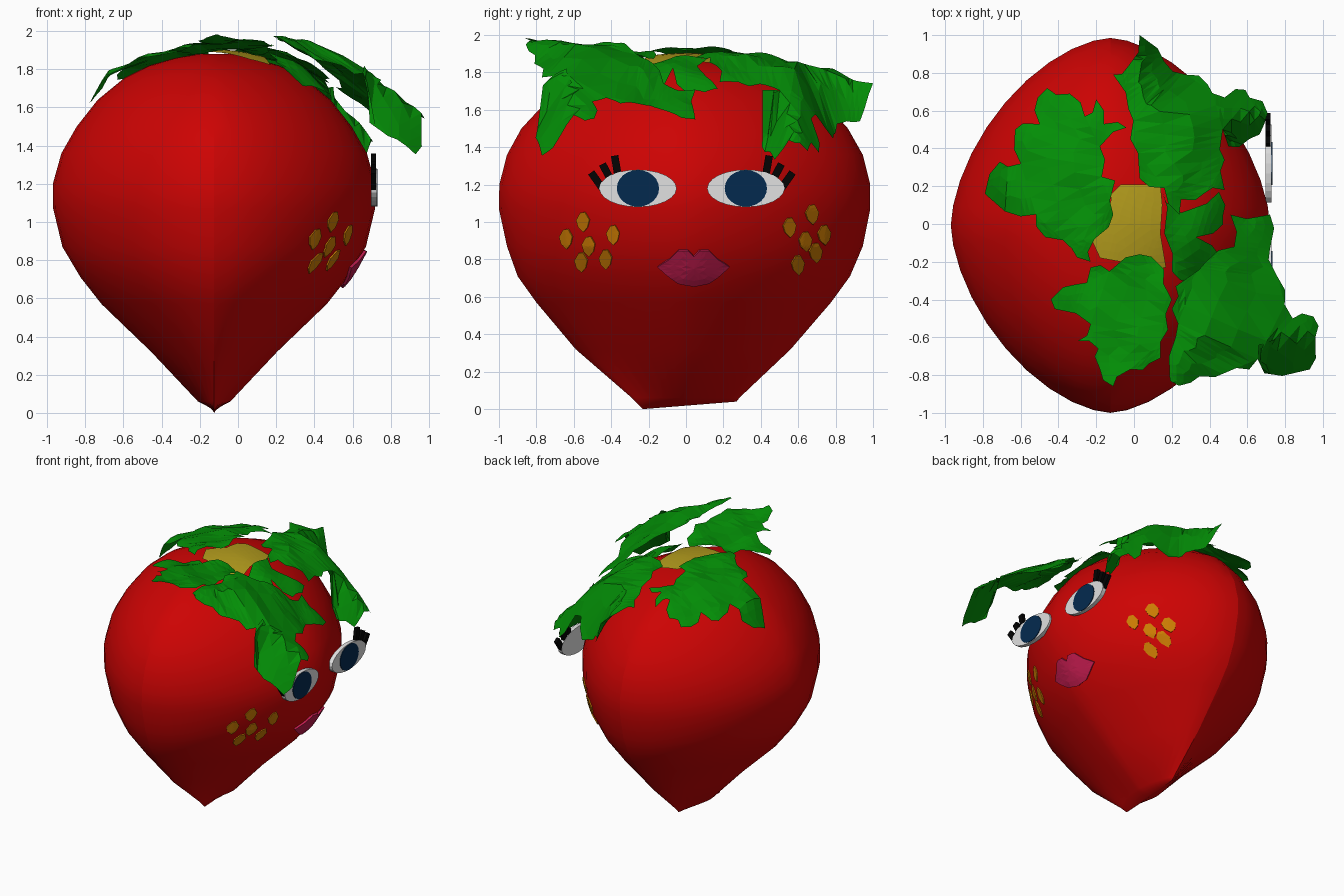
import bpy, bmesh, random
from math import sin, cos, pi, copysign, hypot
from mathutils import Vector
from mathutils.bvhtree import BVHTree

random.seed(4)
cube = bpy.data.objects.get("Cube")
if cube:
    bpy.data.objects.remove(cube, do_unlink=True)


def material(name, r, g, b):
    m = bpy.data.materials.new(name)
    m.use_nodes = True
    m.diffuse_color = (r, g, b, 1)
    bsdf = m.node_tree.nodes["Principled BSDF"]
    bsdf.inputs["Base Color"].default_value = (r, g, b, 1)
    bsdf.inputs["Roughness"].default_value = 0.7
    return m


RED = material("berry red", .61, .001, .001)
GREEN = material("leaf green", .001, .27, .002)
YELLOW = material("crown yellow", .45, .33, .012)
GOLD = material("seed gold", .6, .2, .001)
WHITE = material("eye white", .75, .75, .75)
BLUE = material("iris blue", .001, .023, .078)
BLACK = material("lash black", .001, .001, .001)
PINK = material("lip pink", .53, .011, .075)


def make_object(name, bm, mat):
    mesh = bpy.data.meshes.new(name)
    bm.to_mesh(mesh)
    bm.free()
    mesh.materials.append(mat)
    ob = bpy.data.objects.new(name, mesh)
    bpy.context.collection.objects.link(ob)
    return ob


# Berry body: stacked pointed ovals around a vertical seam
CX, A, B, N = -.125, .845, .99, 1.65
SEG = 40
rings = [  # height, half width in x, lowest y, highest y
    (0, .006, -.23, .27), (.06, .085, -.29, .285), (.32, .33, -.59, .56),
    (.57, .59, -.8, .775), (.71, .7, -.9, .877), (.87, .795, -.957, .945),
    (1.07, .843, -1, .985), (1.2, .845, -.998, .985), (1.36, .8, -.957, .945),
    (1.5, .72, -.88, .866), (1.64, .61, -.75, .74), (1.755, .47, -.57, .57),
    (1.82, .34, -.42, .42), (1.86, .2, -.25, .25), (1.88, .08, -.1, .1)]


def power(v, e):
    return copysign(abs(v) ** e, v)


def clamp(v):
    return min(1, max(0, v))


bm = bmesh.new()
loops = []
for i, (z, a, y0, y1) in enumerate(rings):
    n = 1.35 + (N - 1.35) * min(1, z / .8)
    loop = []
    for k in range(SEG):
        t = 2 * pi * k / SEG
        c = 0 if k % (SEG // 2) == SEG // 4 else cos(t)
        y = (y0 + y1) / 2 + (y1 - y0) / 2 * power(sin(t), 2 / n)
        tilt = .08 * (y - y0) if i == 0 else 0
        loop.append(bm.verts.new((CX + a * power(c, 2 / n), y, z + tilt)))
    loops.append(loop)
for low, high in zip(loops, loops[1:]):
    for k in range(SEG):
        j = (k + 1) % SEG
        bm.faces.new((low[k], low[j], high[j], high[k]))
bm.faces.new(loops[0][::-1])
bm.faces.new(loops[-1])
for f in bm.faces:
    f.smooth = True
for e in bm.edges:
    on_seam = all(abs(v.co.x - CX) < .001 for v in e.verts)
    e.smooth = not (on_seam and max(v.co.z for v in e.verts) < 1.6)
bm.normal_update()
body_tree = BVHTree.FromBMesh(bm)
make_object("berry_body", bm, RED)


# Leaves and crown patch: jagged outlines draped over the top
def top(x, y):
    r = (abs((x - CX) / A) ** N + abs(y / B) ** N) ** (2 / N)
    return 1.12 + .77 * max(0, 1 - r) ** .5


def draped(lift, shape):
    def height(x, y):
        crumple = .018 * sin(17 * x + 4 * y) * cos(15 * y - 5 * x)
        return max(shape(x, y), top(x, y) + lift) + crumple
    return height


def left_shape(x, y):
    return 1.92 - .5 * (x + .15) ** 2 - .4 * max(0, y - .1) ** 2 - max(0, -.68 - x)


def back_shape(x, y):
    z = 1.92 - .19 * y * y - 1.2 * max(0, x - .1) ** 2
    z -= 1.5 * max(0, y - .6) * clamp(5 * x - .2)
    return z - (2 * max(0, .55 - y) if x > .5 else 0)


def side_shape(x, y):
    z = 1.97 - .7 * max(0, x - .2) ** 2 - .36 * max(0, y + .6) * clamp(2 * x - .2)
    fold = 1.5 if x > .68 else .45 * clamp(5 * x - 1)
    return z - fold * max(0, -.61 - y)


def front_shape(x, y):
    return 1.89 - .12 * (y + .2) - .7 * max(0, -.15 - x) ** 2


def sheet(name, mat, height, outline, cuts=2, jag=.022):
    points = []
    for p, q in zip(outline, outline[1:] + outline[:1]):
        p, q = Vector(p), Vector(q)
        points.append(p)
        d = q - p
        if jag and d.length > .1:
            side = Vector((-d.y, d.x)).normalized() * random.choice((-jag, jag))
            points.append(p + d * random.uniform(.35, .65) + side)
    bm = bmesh.new()
    bm.faces.new([bm.verts.new((x, y, 0)) for x, y in points])
    bmesh.ops.triangulate(bm, faces=bm.faces[:])
    bmesh.ops.subdivide_edges(bm, edges=bm.edges[:], cuts=cuts, use_grid_fill=True)
    bm.normal_update()
    bmesh.ops.reverse_faces(bm, faces=[f for f in bm.faces if f.normal.z < 0])
    for v in bm.verts:
        v.co.z = height(v.co.x, v.co.y)
    make_object(name, bm, mat)


sheet("crown_patch", YELLOW, lambda x, y: top(x, y) + .014, [
    (-.07, .21), (.14, .21), (.15, .1), (.14, -.05), (.17, -.23), (.06, -.25),
    (-.07, -.2), (-.18, -.18), (-.24, -.05), (-.13, .04), (-.12, .16)], 4, 0)
sheet("leaf_left_back", GREEN, draped(.04, left_shape), [
    (-.46, .72), (-.34, .69), (-.26, .57), (-.2, .66), (-.16, .53), (-.04, .51),
    (-.18, .41), (-.17, .25), (-.1, .23), (-.11, .05), (-.21, -.08), (-.23, -.2),
    (-.33, -.13), (-.47, -.07), (-.52, .05), (-.6, .04), (-.79, .16), (-.71, .33),
    (-.6, .32), (-.63, .5), (-.5, .53), (-.51, .67)])
sheet("leaf_back", GREEN, draped(.04, back_shape), [
    (.03, 1), (.16, .86), (.28, .79), (.39, .74), (.48, .67), (.59, .71),
    (.68, .65), (.69, .53), (.61, .45), (.5, .41), (.47, .5), (.48, .34),
    (.48, .18), (.37, .16), (.25, .13), (.24, .05), (.16, .19), (.03, .24),
    (-.02, .45), (-.03, .61), (-.11, .79), (-.02, .85)])
sheet("leaf_inner", GREEN, draped(.045, top), [
    (.15, .17), (.25, .06), (.45, .17), (.47, .04), (.42, -.05), (.33, -.07),
    (.48, -.2), (.34, -.32), (.2, -.25), (.16, -.05)])
sheet("leaf_side", GREEN, draped(.03, side_shape), [
    (.22, -.33), (.2, -.45), (.22, -.6), (.19, -.83), (.3, -.84), (.43, -.81),
    (.61, -.77), (.66, -.64), (.75, -.61), (.69, -.79), (.93, -.77), (.96, -.6),
    (.95, -.49), (.84, -.5), (.8, -.35), (.76, -.28), (.72, -.13), (.72, .05),
    (.51, .05), (.53, -.12), (.38, -.2), (.35, -.3)])
sheet("leaf_front", GREEN, draped(.03, front_shape), [
    (-.23, -.23), (-.13, -.25), (.03, -.16), (.16, -.24), (.2, -.4), (.18, -.56),
    (.14, -.71), (.08, -.74), (-.02, -.77), (-.11, -.86), (-.18, -.77),
    (-.19, -.66), (-.3, -.62), (-.23, -.53), (-.42, -.45), (-.44, -.4),
    (-.31, -.32), (-.25, -.31)])


# Lips and seeds: patches projected onto the face side (+x)
def face_patch(name, mat, cy, cz, outline, lift, bulge=0):
    bm = bmesh.new()
    mid = bm.verts.new((0, cy, cz))
    rim = [bm.verts.new((0, cy + y, cz + z)) for y, z in outline]
    for p, q in zip(rim, rim[1:] + rim[:1]):
        bm.faces.new((mid, p, q))
    bmesh.ops.subdivide_edges(bm, edges=bm.edges[:], cuts=2, use_grid_fill=True)
    reach = max(hypot(y, z) for y, z in outline)
    for v in bm.verts:
        d = hypot(v.co.y - cy, v.co.z - cz) / reach
        hit, normal, _, _ = body_tree.ray_cast(Vector((3, v.co.y, v.co.z)), Vector((-1, 0, 0)))
        v.co = hit + normal * (lift + bulge * (1 - d))
    bm.normal_update()
    bmesh.ops.reverse_faces(bm, faces=[f for f in bm.faces if f.normal.x < 0])
    ob = make_object(name, bm, mat)
    thick = ob.modifiers.new("thickness", "SOLIDIFY")
    thick.thickness = lift * 1.2
    thick.offset = -1


lip = [(0, -.1), (.08, -.085), (.14, -.045), (.19, 0), (.13, .04), (.08, .09), (.03, .09)]
lip += [(0, .06)] + [(-y, z) for y, z in lip[:0:-1]]
face_patch("lips", PINK, .04, .765, lip, .012, .015)

seed = [(.036, .014), (.013, .054), (-.012, .05), (-.034, .011), (-.023, -.026),
        (.005, -.053), (.027, -.027)]
right_spots = [(-.55, 1.0), (-.64, .91), (-.52, .87), (-.39, .93), (-.56, .785), (-.43, .8)]
left_spots = [(.55, .97), (.67, 1.04), (.735, .93), (.635, .895), (.69, .835), (.595, .77)]
for side, spots in (("right", right_spots), ("left", left_spots)):
    for i, (y, z) in enumerate(spots):
        face_patch(f"seed_{side}_{i + 1}", GOLD, y, z, seed, .008)


# Eyes: flat almond plates with irises and lashes, mirrored
def plate(name, mat, outline, x0, x1):
    bm = bmesh.new()
    face = bm.faces.new([bm.verts.new((x0, y, z)) for y, z in outline])
    out = bmesh.ops.extrude_face_region(bm, geom=[face])["geom"]
    for v in out:
        if isinstance(v, bmesh.types.BMVert):
            v.co.x = x1
    bmesh.ops.recalc_face_normals(bm, faces=bm.faces[:])
    make_object(name, bm, mat)


def oval(cy, cz, w, h, n=24):
    return [(cy + w * cos(2 * pi * k / n), cz + h * sin(2 * pi * k / n)) for k in range(n)]


lashes = [(.19, .0, .25, .085), (.145, .045, .19, .13), (.105, .06, .125, .175)]
for side, s, cy in (("right", -1, -.257), ("left", 1, .32)):
    cz = 1.18
    plate(f"eye_white_{side}", WHITE, oval(cy, cz, .207, .1), .696, .727)
    plate(f"iris_{side}", BLUE, oval(cy, cz, .113, .098), .72, .732)
    for i, (y0, z0, y1, z1) in enumerate(lashes):
        p, q = Vector((cy + s * y0, cz + z0)), Vector((cy + s * y1, cz + z1))
        d = (q - p).normalized() * .02
        w = Vector((-d.y, d.x))
        plate(f"lash_{side}_{i + 1}", BLACK, [p - w, p + w, q + w, q - w], .697, .722)
